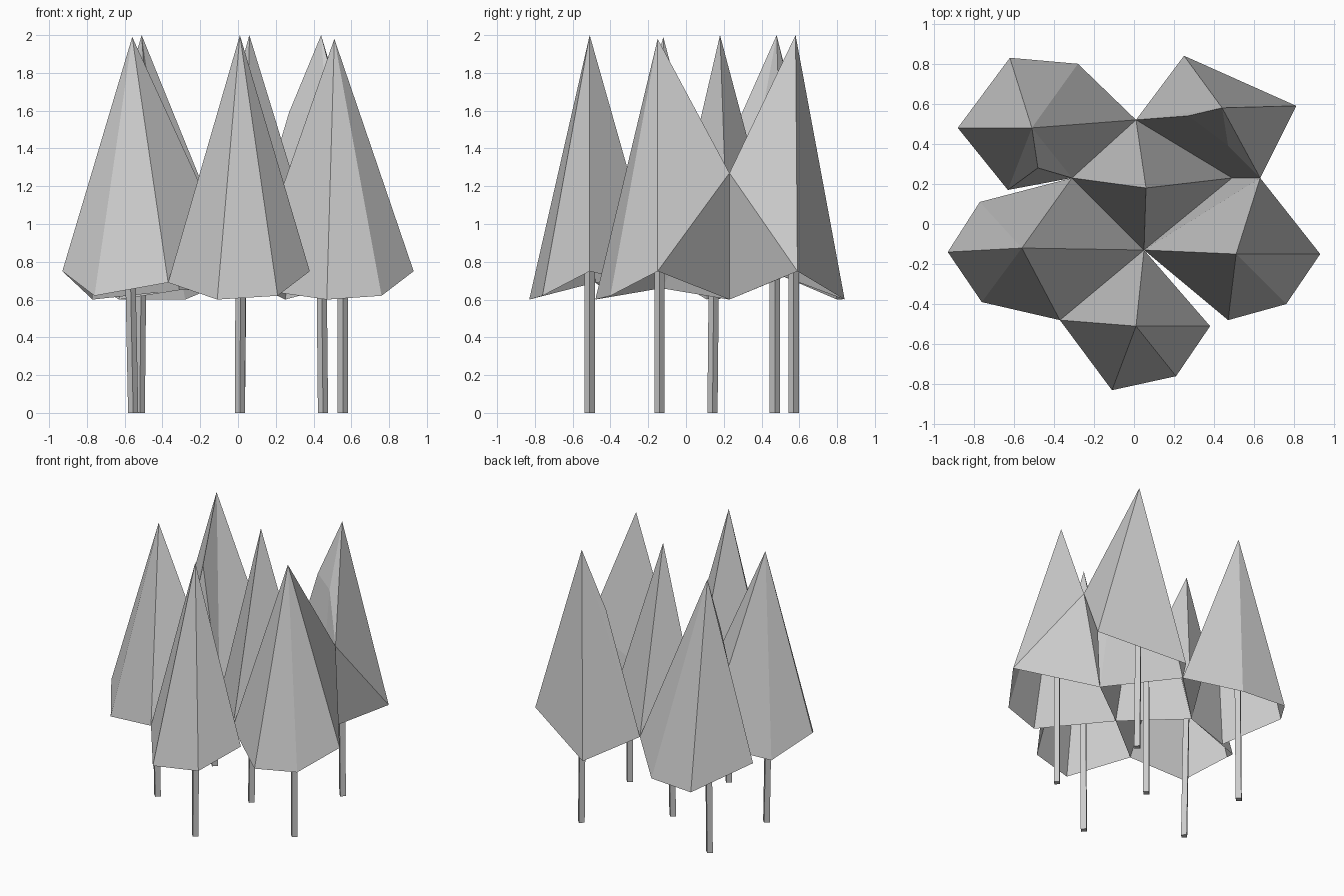
import bpy
import bmesh
import math
from mathutils import Vector

default_cube = bpy.data.objects.get("Cube")
if default_cube:
    bpy.data.objects.remove(default_cube, do_unlink=True)

# One plain grey for the whole grove
grey = bpy.data.materials.new("plain_grey")
grey.use_nodes = True
grey.diffuse_color = (0.6, 0.6, 0.6, 1)
grey.node_tree.nodes["Principled BSDF"].inputs["Base Color"].default_value = grey.diffuse_color


def finish(name, bm):
    """Turn a bmesh into a named grey object."""
    mesh = bpy.data.meshes.new(name)
    bm.to_mesh(mesh)
    bm.free()
    mesh.materials.append(grey)
    obj = bpy.data.objects.new(name, mesh)
    bpy.context.collection.objects.link(obj)
    return obj


def crown(name, apex, rim, skirt=()):
    """Open faceted cone: a fan from the apex to the rim, plus skirt faces."""
    bm = bmesh.new()
    verts = {}

    def vert(point):
        if point not in verts:
            verts[point] = bm.verts.new(point)
        return verts[point]

    for here, after in zip(rim, rim[1:] + rim[:1]):
        bm.faces.new([vert(apex), vert(here), vert(after)])
    for face in skirt:
        bm.faces.new([vert(point) for point in face])
    return finish(name, bm)


def trunk(name, foot, top, radius=0.027, sides=4):
    """Thin, slightly leaning stem that ends inside its crown."""
    foot, top = Vector(foot), Vector(top)
    bm = bmesh.new()
    rings = []
    for centre in (foot, top):
        ring = []
        for i in range(sides):
            angle = math.tau * i / sides
            offset = Vector((math.cos(angle), math.sin(angle), 0)) * radius
            ring.append(bm.verts.new(centre + offset))
        rings.append(ring)
    low, high = rings
    for i in range(sides):
        j = (i + 1) % sides
        bm.faces.new([low[i], low[j], high[j], high[i]])
    bm.faces.new(low[::-1])
    bm.faces.new(high)
    return finish(name, bm)


# Rim corners shared by neighbouring crowns
hub_back = (0.01, 0.52, 0.72)
hub_left = (-0.31, 0.23, 0.65)
hub_middle = (0.05, -0.13, 0.66)
hub_front = (-0.37, -0.48, 0.69)
hub_right = (0.49, 0.23, 0.6)

# Raised corners where crowns fold into each other
fold_right = (0.63, 0.23, 1.27)
fold_inner = (0.47, 0.39, 1.58)
fold_side = (0.27, 0.54, 1.59)
fold_left = (-0.48, 0.28, 1.55)

# Crowns
rear_left_corner = (-0.63, 0.17, 0.6)
crown("rear_left_crown", (-0.51, 0.48, 2),
      [hub_back, (-0.28, 0.8, 0.6), (-0.62, 0.83, 0.6), (-0.88, 0.48, 0.75),
       rear_left_corner, fold_left, hub_left],
      [(rear_left_corner, hub_left, fold_left)])

rear_right_corner = (0.81, 0.59, 0.75)
crown("rear_right_crown", (0.44, 0.58, 2),
      [rear_right_corner, (0.25, 0.84, 0.6), hub_back,
       fold_side, fold_inner, fold_right],
      [(hub_back, hub_right, fold_inner, fold_side),
       (fold_inner, hub_right, fold_right),
       (fold_right, hub_right, rear_right_corner)])

crown("middle_crown", (0.06, 0.18, 2),
      [hub_right, hub_back, hub_left, hub_middle])

crown("side_left_crown", (-0.56, -0.12, 1.99),
      [hub_middle, hub_left, (-0.77, 0.11, 0.6), (-0.93, -0.14, 0.75),
       (-0.76, -0.39, 0.62), hub_front])

side_right_corner = (0.93, -0.15, 0.75)
crown("side_right_crown", (0.51, -0.15, 1.98),
      [side_right_corner, fold_right, hub_middle,
       (0.47, -0.48, 0.6), (0.76, -0.4, 0.62)],
      [(side_right_corner, hub_right, fold_right),
       (fold_right, hub_right, hub_middle)])

crown("front_crown", (0.01, -0.51, 2),
      [(0.38, -0.51, 0.75), hub_middle, hub_front,
       (-0.11, -0.83, 0.6), (0.21, -0.76, 0.62)])

# Trunks
trunk("rear_left_trunk", (-0.52, 0.47, 0), (-0.51, 0.47, 1))
trunk("rear_right_trunk", (0.45, 0.57, 0), (0.44, 0.57, 1))
trunk("middle_trunk", (0.01, 0.14, 0), (0.02, 0.15, 1))
trunk("side_left_trunk", (-0.555, -0.14, 0), (-0.575, -0.14, 1))
trunk("side_right_trunk", (0.555, -0.14, 0), (0.555, -0.14, 1))
trunk("front_trunk", (0.01, -0.51, 0), (0.015, -0.51, 1))
